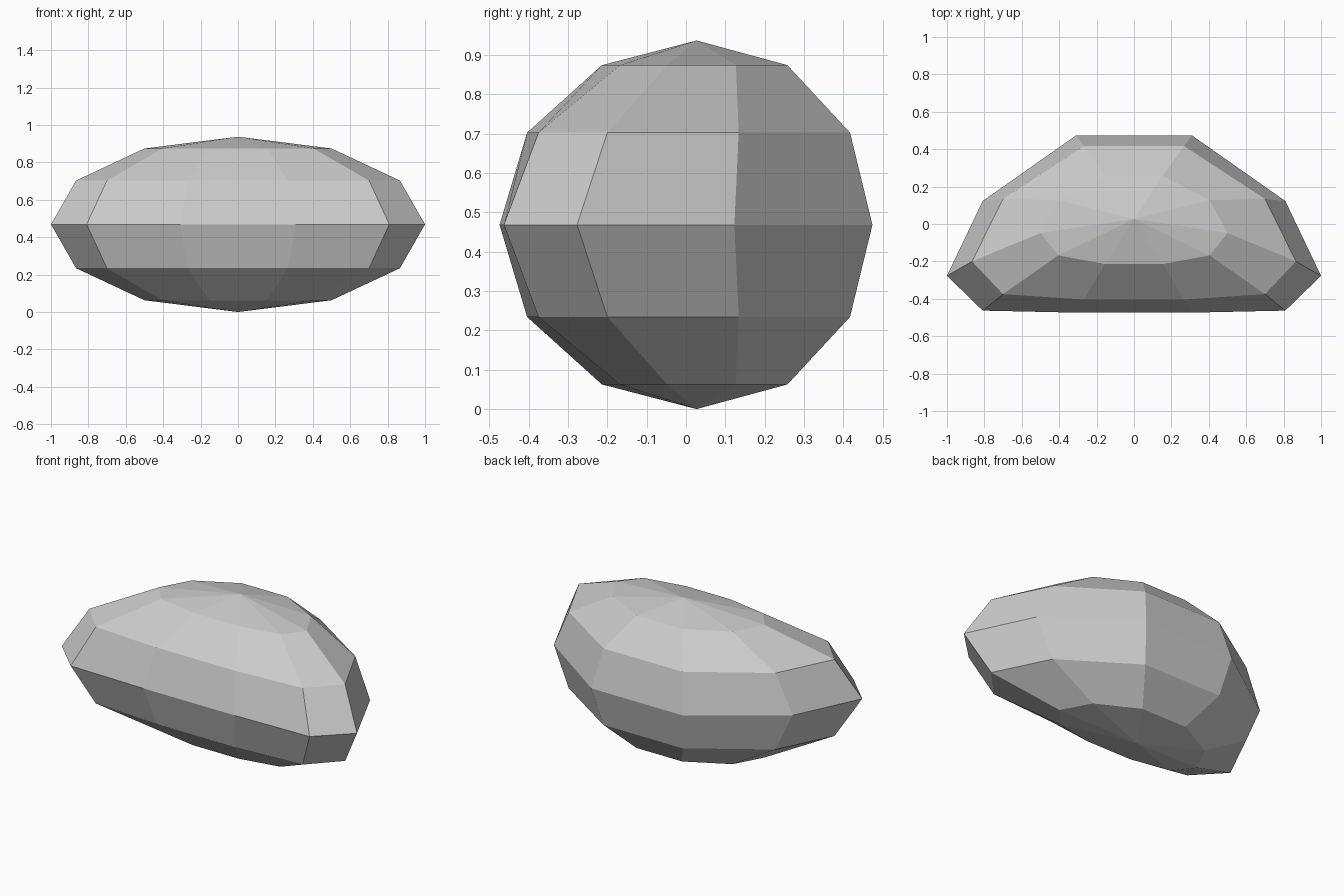
import bpy, bmesh, math

if "Cube" in bpy.data.objects:
    bpy.data.objects.remove(bpy.data.objects["Cube"])

R, MID = 0.4685, 0.473      # half height and middle height
SEG = 10
# depth of each ring: back, back corner, side tip, front corner, front
RINGS = {
    30: (0.258, 0.127, -0.048, -0.168, -0.214),
    60: (0.417, 0.134, -0.20, -0.375, -0.404),
    90: (0.474, 0.123, -0.277, -0.463, -0.474),
}
POLE_Y = 0.027
ORDER = (2, 1, 0, 0, 1, 2, 3, 4, 4, 3)   # which depth each point around the ring uses

grey = bpy.data.materials.new("stone grey")
grey.diffuse_color = (0.6, 0.6, 0.6, 1)
grey.use_nodes = True
grey.node_tree.nodes["Principled BSDF"].inputs["Base Color"].default_value = grey.diffuse_color

# rounded faceted stone, made of stacked ten-sided rings
bm = bmesh.new()
rings = []
for lat in (30, 60, 90, 120, 150):
    depth = RINGS[min(lat, 180 - lat)]
    s = math.sin(math.radians(lat))
    z = MID + R * math.cos(math.radians(lat))
    rings.append([bm.verts.new((s * math.cos(2 * math.pi * k / SEG), depth[ORDER[k]], z))
                  for k in range(SEG)])
top = bm.verts.new((0, POLE_Y, MID + R))
bottom = bm.verts.new((0, POLE_Y, MID - R))

for k in range(SEG):
    n = (k + 1) % SEG
    bm.faces.new((top, rings[0][k], rings[0][n]))
    bm.faces.new((bottom, rings[-1][n], rings[-1][k]))
    for upper, lower in zip(rings, rings[1:]):
        bm.faces.new((upper[k], lower[k], lower[n], upper[n]))
bmesh.ops.recalc_face_normals(bm, faces=bm.faces)
bmesh.ops.translate(bm, verts=bm.verts, vec=(0, 0, R - MID))   # rest on the ground

mesh = bpy.data.meshes.new("stone")
bm.to_mesh(mesh)
bm.free()
mesh.materials.append(grey)
bpy.context.collection.objects.link(bpy.data.objects.new("stone", mesh))
